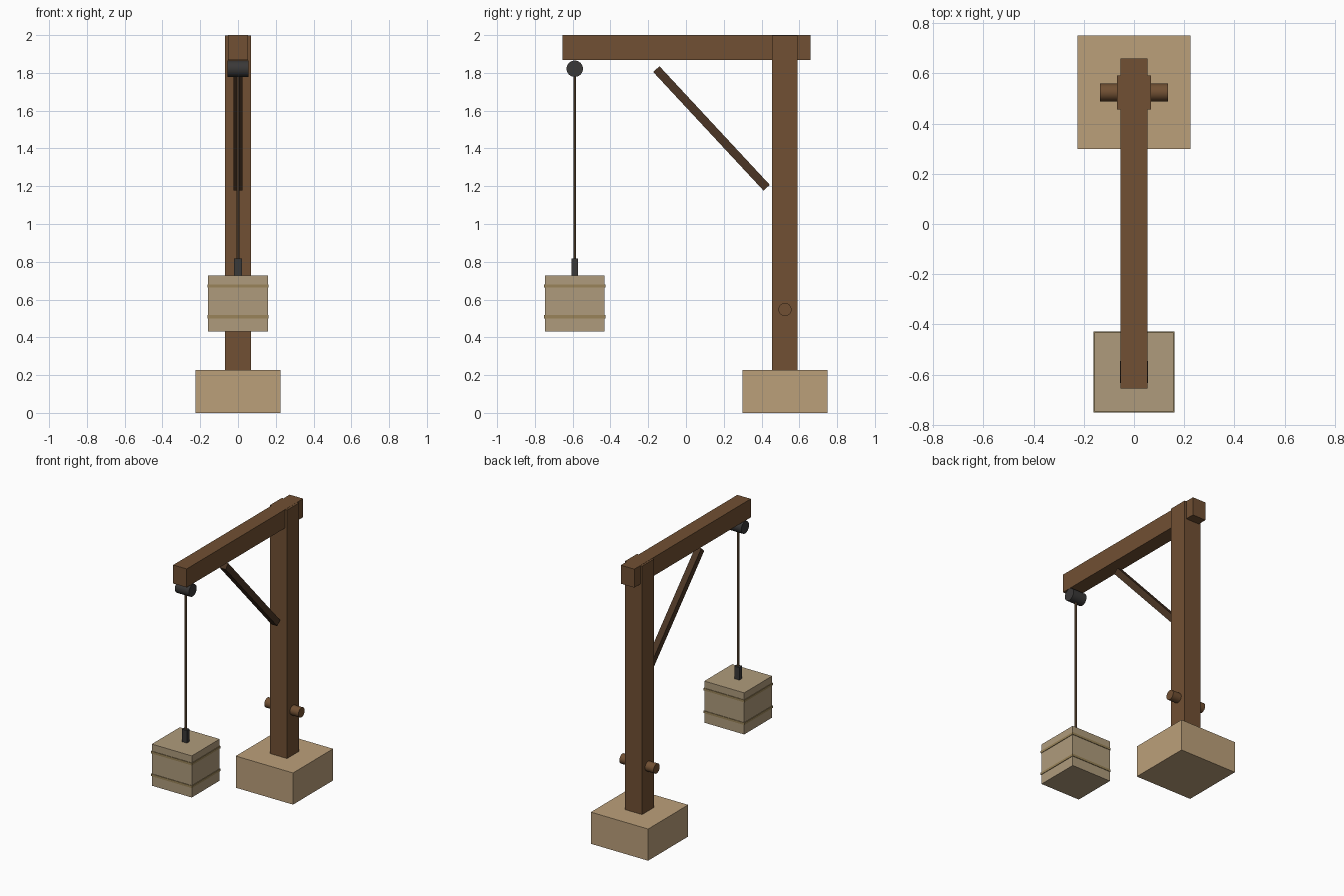
import bpy
from math import radians, atan2, hypot

if "Cube" in bpy.data.objects:
    bpy.data.objects.remove(bpy.data.objects["Cube"])


def material(name, rgb):
    m = bpy.data.materials.new(name)
    m.diffuse_color = (*rgb, 1)
    m.use_nodes = True
    m.node_tree.nodes["Principled BSDF"].inputs["Base Color"].default_value = m.diffuse_color
    return m


timber = material("timber", (0.165, 0.080, 0.033))
dark_timber = material("dark_timber", (0.070, 0.036, 0.018))
stone = material("stone", (0.50, 0.35, 0.195))
crate_wood = material("crate_wood", (0.43, 0.33, 0.20))
band_wood = material("band_wood", (0.32, 0.23, 0.10))
iron = material("iron", (0.042, 0.040, 0.039))
rope_fibre = material("rope_fibre", (0.19, 0.11, 0.055))


def box(name, centre, size, mat, rot=(0, 0, 0)):
    bpy.ops.mesh.primitive_cube_add(size=1, location=centre, rotation=rot)
    o = bpy.context.object
    o.name = name
    o.scale = size
    bpy.ops.object.transform_apply(location=False, rotation=False, scale=True)
    o.data.materials.append(mat)
    return o


def cylinder(name, centre, radius, length, mat, along_x=False, sides=16):
    rot = (0, radians(90), 0) if along_x else (0, 0, 0)
    bpy.ops.mesh.primitive_cylinder_add(vertices=sides, radius=radius, depth=length,
                                        location=centre, rotation=rot)
    o = bpy.context.object
    o.name = name
    bpy.ops.object.shade_smooth_by_angle(angle=radians(40))
    o.data.materials.append(mat)
    return o


POST_Y, LOAD_Y = 0.524, -0.589

# Footing, post and top beam
box("base_block", (0, POST_Y, 0.113), (0.452, 0.452, 0.226), stone)
box("post", (0, POST_Y, 1.112), (0.135, 0.135, 1.774), timber)
box("top_beam", (0, 0.002, 1.934), (0.106, 1.314, 0.132), timber)

# Diagonal brace between beam and post
y0, z0, y1, z1 = -0.157, 1.82, 0.427, 1.192
box("brace", (0, (y0 + y1) / 2, (z0 + z1) / 2), (0.045, hypot(y1 - y0, z1 - z0), 0.045),
    dark_timber, (atan2(z1 - z0, y1 - y0), 0, 0))

# Peg through the post
cylinder("tie_peg", (0, POST_Y, 0.547), 0.035, 0.27, timber, True)

# Pulley, rope and hook
cylinder("pulley", (0, LOAD_Y, 1.822), 0.044, 0.11, iron, True)
cylinder("rope", (0, LOAD_Y, 1.30), 0.0075, 1.04, rope_fibre, sides=8)
box("hook", (0, LOAD_Y, 0.773), (0.04, 0.032, 0.09), iron)

# Hanging crate with two bands
box("crate", (0, LOAD_Y, 0.58), (0.315, 0.315, 0.297), crate_wood)
for label, z in (("lower", 0.509), ("upper", 0.671)):
    box(label + "_crate_band", (0, LOAD_Y, z), (0.323, 0.323, 0.016), band_wood)
